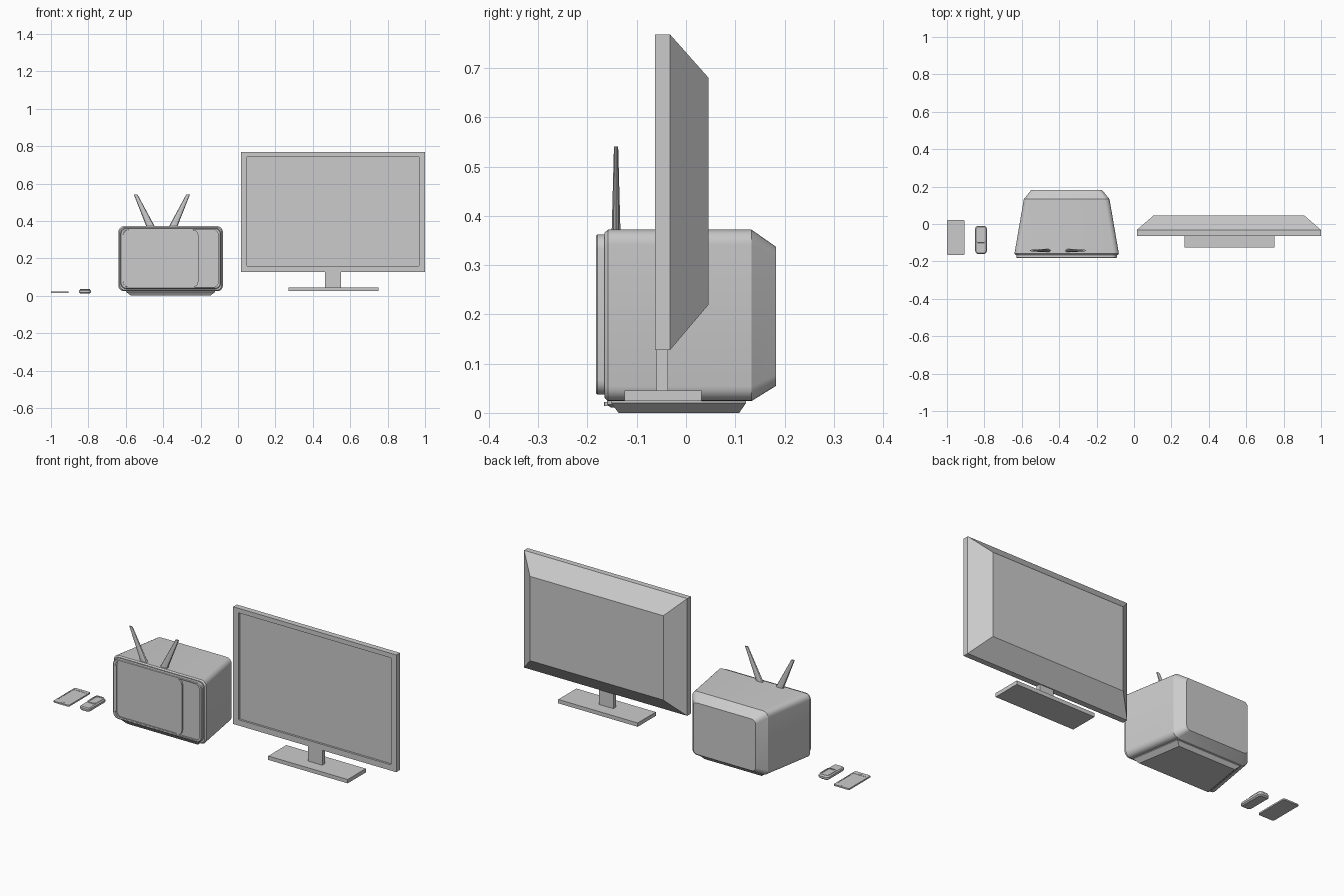
import bpy, bmesh, math
from mathutils import Vector


def ring(u0, u1, v0, v1, h, r=0.0, seg=5, axis='Y'):
    """Rounded rectangle in XZ (axis Y) or XY (axis Z) at height h along the axis."""
    pts = []
    corners = [(u1, v1, -1, -1, 0), (u0, v1, 1, -1, 90), (u0, v0, 1, 1, 180), (u1, v0, -1, 1, 270)]
    for u, v, su, sv, a0 in corners:
        if r == 0:
            pts.append((u, v))
            continue
        for i in range(seg + 1):
            a = math.radians(a0 + 90 * i / seg)
            pts.append((u + su * r + r * math.cos(a), v + sv * r + r * math.sin(a)))
    return [(u, h, v) if axis == 'Y' else (u, v, h) for u, v in pts]


def loft(name, rings):
    """Skin a list of equal-length rings and cap both ends."""
    bm = bmesh.new()
    vs = [[bm.verts.new(p) for p in r] for r in rings]
    n = len(rings[0])
    for a, b in zip(vs, vs[1:]):
        for i in range(n):
            j = (i + 1) % n
            bm.faces.new((a[i], a[j], b[j], b[i]))
    bm.faces.new(vs[0])
    bm.faces.new(vs[-1])
    bmesh.ops.recalc_face_normals(bm, faces=bm.faces)
    me = bpy.data.meshes.new(name)
    bm.to_mesh(me)
    bm.free()
    ob = bpy.data.objects.new(name, me)
    bpy.context.collection.objects.link(ob)
    bpy.ops.object.select_all(action='DESELECT')
    ob.select_set(True)
    bpy.context.view_layer.objects.active = ob
    bpy.ops.object.shade_smooth_by_angle(angle=math.radians(25))
    return ob


def box(name, x0, x1, y0, y1, z0, z1):
    return loft(name, [ring(x0, x1, y0, y1, z, axis='Z') for z in (z0, z1)])


# Flat television: tapered back, frame and recessed screen in one skin
loft("flat_tv_panel", [
    ring(0.105, 0.91, 0.22, 0.68, 0.046),
    ring(0.015, 1.0, 0.128, 0.768, -0.032),
    ring(0.015, 1.0, 0.128, 0.768, -0.063),
    ring(0.047, 0.968, 0.16, 0.743, -0.063),
    ring(0.047, 0.968, 0.16, 0.743, -0.052)])
box("flat_tv_neck", 0.465, 0.551, -0.06, -0.037, 0.045, 0.135)
box("flat_tv_base", 0.27, 0.75, -0.125, 0.031, 0.024, 0.045)

# Old tube television: cabinet narrowing to the back
C = -0.36
loft("tube_tv_cabinet", [
    ring(C - 0.273, C + 0.273, 0.03, 0.366, -0.165, 0.028),
    ring(C - 0.279, C + 0.279, 0.024, 0.372, -0.158, 0.03),
    ring(C - 0.229, C + 0.229, 0.024, 0.372, 0.133, 0.03),
    ring(C - 0.188, C + 0.188, 0.055, 0.337, 0.183, 0.022)])

# Front bezel with a shallow pocket
loft("tube_tv_bezel", [
    ring(C - 0.268, C + 0.268, 0.037, 0.362, -0.160, 0.03),
    ring(C - 0.268, C + 0.268, 0.037, 0.362, -0.180, 0.03),
    ring(C - 0.265, C + 0.265, 0.040, 0.359, -0.183, 0.03),
    ring(C - 0.254, C + 0.254, 0.046, 0.353, -0.183, 0.027),
    ring(C - 0.254, C + 0.254, 0.046, 0.353, -0.173, 0.027)])

# Screen block; the rest of the pocket is the control panel
loft("tube_tv_screen", [
    ring(-0.614, -0.212, 0.046, 0.353, -0.170, 0.03),
    ring(-0.614, -0.212, 0.046, 0.353, -0.182, 0.03),
    ring(-0.606, -0.219, 0.051, 0.348, -0.182, 0.027),
    ring(-0.606, -0.219, 0.051, 0.348, -0.178, 0.027)])


# Tapered foot that follows the cabinet plan
def foot(y0, y1, w0, w1, z):
    return [(C + w1, y1, z), (C - w1, y1, z), (C - w0, y0, z), (C + w0, y0, z)]


loft("tube_tv_foot", [
    foot(-0.137, 0.108, 0.212, 0.172, 0.0),
    foot(-0.152, 0.122, 0.238, 0.194, 0.020),
    foot(-0.152, 0.122, 0.238, 0.194, 0.030)])


# Pair of flattened tapering antennas
def oval(cx, rx, ry, z):
    return [(cx + rx * math.cos(math.tau * i / 10), -0.142 + ry * math.sin(math.tau * i / 10), z)
            for i in range(10)]


for side in (-1, 1):
    mid = -0.407
    loft("antenna_left" if side < 0 else "antenna_right", [
        oval(mid + side * 0.058, 0.023, 0.0095, 0.365),
        oval(mid + side * 0.140, 0.010, 0.0045, 0.541)])

# Keypad phone: thick rounded body with raised display half
K = -0.818


def phone_ring(d, z, r, y0=-0.16, y1=-0.01):
    return ring(K - 0.031 + d, K + 0.031 - d, y0 + d, y1 - d, z, r, axis='Z')


loft("keypad_phone_body", [
    phone_ring(0.007, 0.011, 0.012), phone_ring(0.0, 0.017, 0.016),
    phone_ring(0.0, 0.028, 0.016), phone_ring(0.005, 0.033, 0.012)])
loft("keypad_phone_display", [
    phone_ring(0.003, 0.030, 0.014, -0.105), phone_ring(0.005, 0.037, 0.013, -0.105),
    phone_ring(0.012, 0.037, 0.008, -0.105), phone_ring(0.012, 0.034, 0.008, -0.105)])

# Slim touch phone with inset screen, button and speaker slot
S = -0.953
loft("touch_phone", [
    ring(-1.0, -0.906, -0.166, 0.022, 0.014, 0.007, 3, 'Z'),
    ring(-1.0, -0.906, -0.166, 0.022, 0.022, 0.007, 3, 'Z'),
    ring(-0.994, -0.912, -0.140, 0.002, 0.022, 0.001, 3, 'Z'),
    ring(-0.994, -0.912, -0.140, 0.002, 0.0208, 0.001, 3, 'Z')])
loft("touch_phone_button", [
    ring(S - 0.012, S + 0.012, -0.157, -0.148, z, 0.004, 3, 'Z') for z in (0.021, 0.0228)])
loft("touch_phone_speaker", [
    ring(S - 0.012, S + 0.012, 0.010, 0.014, z, 0.0015, 3, 'Z') for z in (0.021, 0.0225)])
